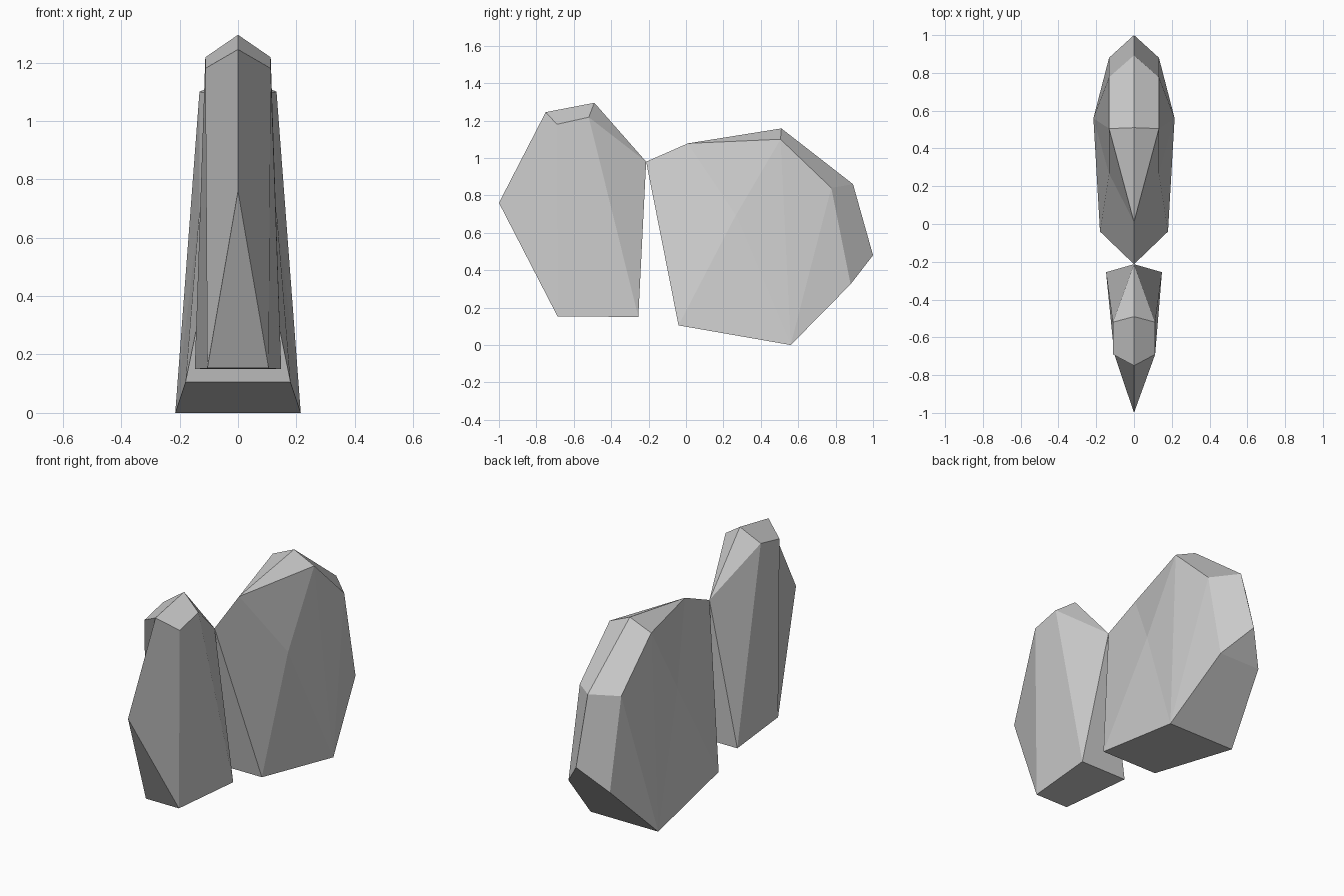
import bpy
import bmesh

if "Cube" in bpy.data.objects:
    bpy.data.objects.remove(bpy.data.objects["Cube"])


def faceted_stone(name, points, side_faces, cross_faces):
    """points: key -> (x, y, z) on the +x half; side_faces get mirrored,
    cross_faces run over the middle (upper case key = mirrored corner)."""
    bm = bmesh.new()
    verts = {}
    for key, (x, y, z) in points.items():
        verts[key] = bm.verts.new((x, y, z))
        # ridge points sit on the mirror plane and are shared
        verts[key.upper()] = bm.verts.new((-x, y, z)) if x else verts[key]
    for face in side_faces:
        bm.faces.new([verts[k] for k in face])
        bm.faces.new([verts[k.upper()] for k in reversed(face)])
    for face in cross_faces:
        bm.faces.new([verts[k] for k in face])
    bmesh.ops.recalc_face_normals(bm, faces=bm.faces)
    mesh = bpy.data.meshes.new(name)
    bm.to_mesh(mesh)
    bm.free()
    obj = bpy.data.objects.new(name, mesh)
    bpy.context.collection.objects.link(obj)
    return obj


# Narrow upright stone at the front: ridge a-d, shoulders e f, foot g h
faceted_stone(
    "front_stone",
    {
        "a": (0, -1.0, 0.76), "b": (0, -0.75, 1.245),
        "c": (0, -0.49, 1.295), "d": (0, -0.213, 0.98),
        "e": (0.112, -0.69, 1.18), "f": (0.112, -0.52, 1.218),
        "g": (0.105, -0.687, 0.153), "h": (0.148, -0.255, 0.15),
    },
    ["abeg", "bcfe", "efhg", "cdf", "dhf"],
    ["agG", "dhH", "ghHG"],
)

# Broad stone at the back: ridge p-t, flank a-f (a b are the foot)
faceted_stone(
    "back_stone",
    {
        "p": (0, -0.213, 0.98), "q": (0, 0.01, 1.078),
        "r": (0, 0.51, 1.158), "s": (0, 0.893, 0.86), "t": (0, 1.0, 0.48),
        "a": (0.18, -0.04, 0.105), "b": (0.215, 0.56, 0.0),
        "c": (0.132, 0.88, 0.325), "d": (0.132, 0.777, 0.84),
        "e": (0.132, 0.505, 1.1), "f": (0.132, 0.267, 0.695),
    },
    ["pqfa", "qref"[0:3], "qef", "rsde", "stcd", "bcd", "bde", "bef", "bfa"],
    ["paA", "abBA", "bcCB", "ctC"],
)
